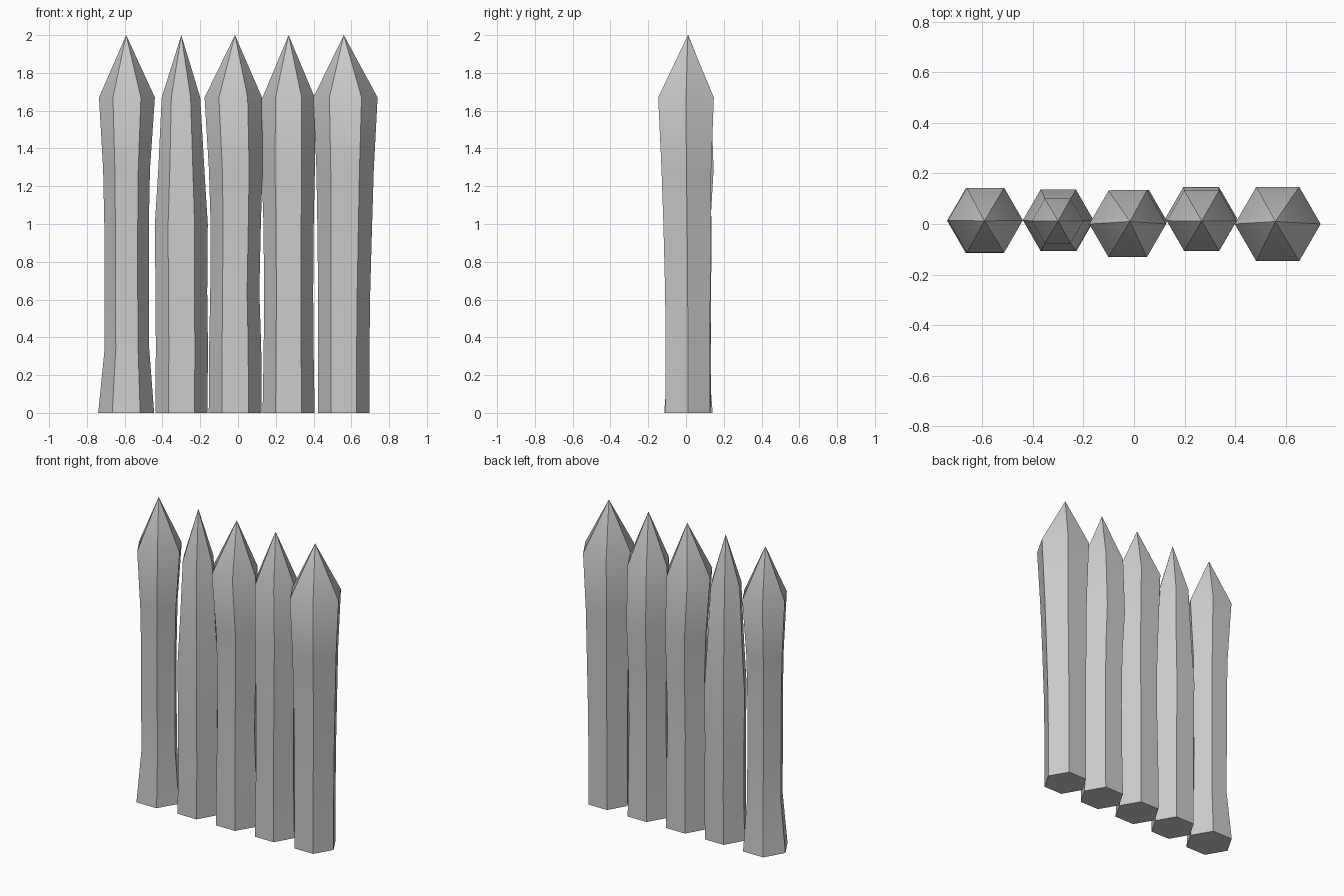
import bpy
import bmesh
from math import cos, sin, pi, radians

HEIGHTS = [0.0, 0.34, 0.64, 1.0, 1.29, 1.67]


def stake(name, tip, rings):
    """Six-sided post with slightly uneven rings (x, y, radius) and a pointed tip."""
    bm = bmesh.new()
    loops = []
    for (x, y, r), z in zip(rings, HEIGHTS):
        loops.append([bm.verts.new((x + r * cos(k * pi / 3), y + r * sin(k * pi / 3), z))
                      for k in range(6)])
    apex = bm.verts.new((tip[0], tip[1], 2.0))
    bm.faces.new(loops[0][::-1])
    for k in range(6):
        n = (k + 1) % 6
        for a, b in zip(loops, loops[1:]):
            bm.faces.new((a[k], a[n], b[n], b[k]))
        bm.faces.new((loops[-1][k], loops[-1][n], apex))
    mesh = bpy.data.meshes.new(name)
    bm.to_mesh(mesh)
    bm.free()
    obj = bpy.data.objects.new(name, mesh)
    bpy.context.collection.objects.link(obj)
    bpy.ops.object.select_all(action='DESELECT')
    obj.select_set(True)
    bpy.context.view_layer.objects.active = obj
    bpy.ops.object.shade_smooth_by_angle(angle=radians(30))


# Left stake: flared foot and shoulder
stake("stake_left", (-0.592, 0.012), [
    (-0.592, 0.013, 0.148), (-0.588, 0.012, 0.118), (-0.59, 0.012, 0.118),
    (-0.59, 0.012, 0.118), (-0.59, 0.012, 0.124), (-0.588, 0.015, 0.148)])

# Second stake: narrows towards the top
stake("stake_mid_left", (-0.30, 0.012), [
    (-0.30, 0.012, 0.138), (-0.297, 0.013, 0.138), (-0.30, 0.014, 0.137),
    (-0.30, 0.015, 0.14), (-0.30, 0.013, 0.122), (-0.302, 0.012, 0.102)])

# Centre stake: swells at the shoulder
stake("stake_centre", (-0.016, 0.01), [
    (-0.015, 0.012, 0.14), (-0.015, 0.012, 0.138), (-0.017, 0.012, 0.13),
    (-0.012, 0.012, 0.133), (-0.012, 0.012, 0.142), (-0.025, 0.0, 0.152)])

# Fourth stake: nearly straight
stake("stake_mid_right", (0.268, 0.012), [
    (0.268, 0.012, 0.138), (0.268, 0.012, 0.132), (0.268, 0.012, 0.13),
    (0.268, 0.014, 0.133), (0.266, 0.024, 0.141), (0.268, 0.013, 0.138)])

# Right stake: widens steadily upwards
stake("stake_right", (0.56, 0.01), [
    (0.56, 0.01, 0.136), (0.56, 0.01, 0.136), (0.562, 0.009, 0.138),
    (0.565, 0.006, 0.145), (0.567, 0.002, 0.152), (0.569, 0.0, 0.17)])
